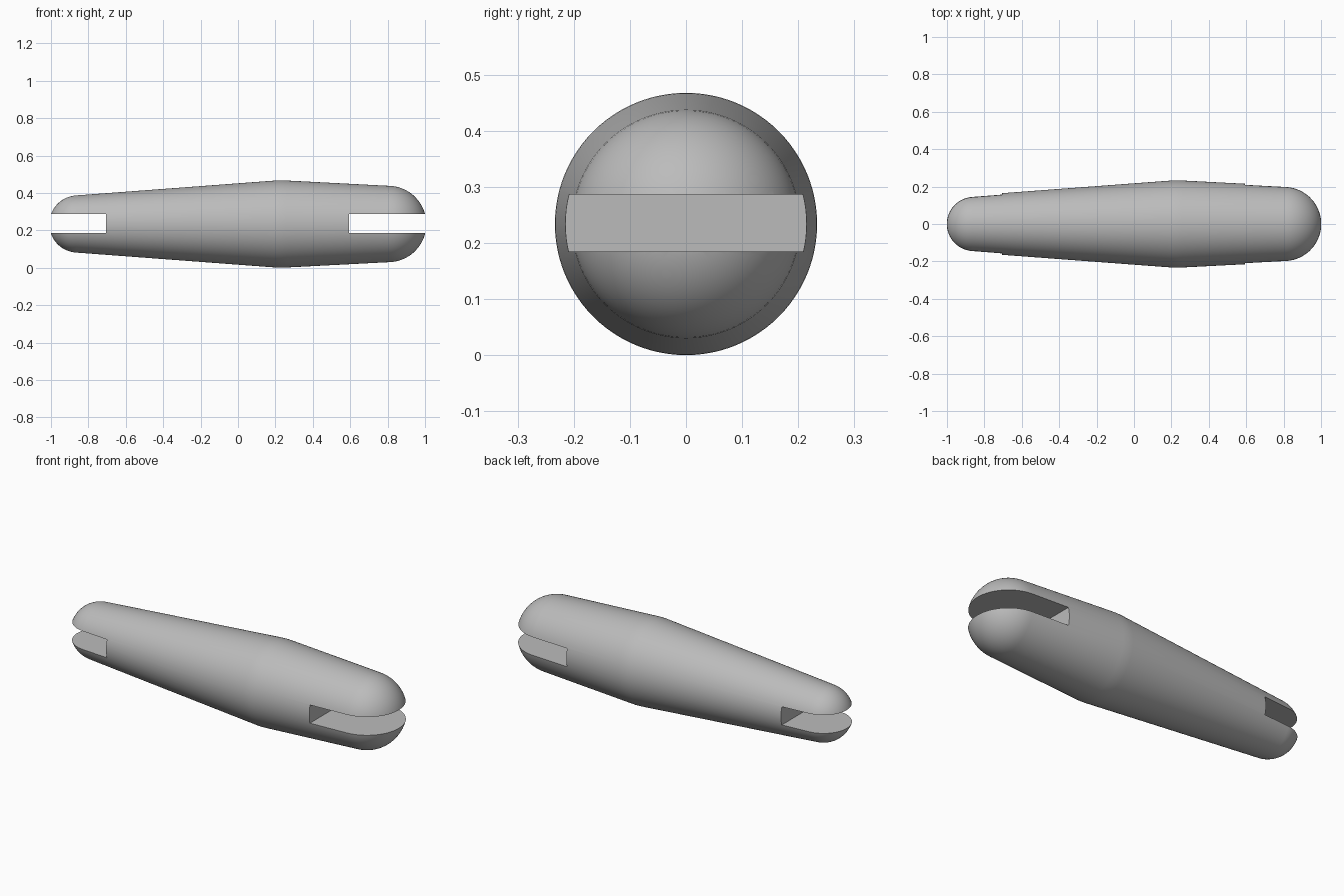
import bpy, bmesh, math

if "Cube" in bpy.data.objects:
    bpy.data.objects.remove(bpy.data.objects["Cube"])

AXIS_Z = 0.234
SEGMENTS = 96

grey = bpy.data.materials.new("grey")
grey.diffuse_color = (0.5, 0.5, 0.5, 1)
grey.use_nodes = True
grey.node_tree.nodes["Principled BSDF"].inputs["Base Color"].default_value = grey.diffuse_color


def cap(cx, r, start, end, steps=16):
    """Points of a rounded end, angles in degrees from the +x axis."""
    angles = [math.radians(start + (end - start) * i / steps) for i in range(steps + 1)]
    return [(cx + r * math.cos(a), r * math.sin(a)) for a in angles]


# Handle profile: small rounded end, shallow crown, large rounded end
profile = cap(-0.856, 0.153, 180, 94.2)
profile += [(0.20, 0.2325), (0.23, 0.2337), (0.26, 0.2325)]
profile += cap(0.803, 0.204, 87, 0)

# Handle body, turned about the long axis
bm = bmesh.new()
rings = []
for x, r in profile:
    if r < 1e-5:
        rings.append([bm.verts.new((x, 0, AXIS_Z))])
    else:
        rings.append([bm.verts.new((x, r * math.cos(t), AXIS_Z + r * math.sin(t)))
                      for t in (2 * math.pi * i / SEGMENTS for i in range(SEGMENTS))])
for a, b in zip(rings, rings[1:]):
    for i in range(SEGMENTS):
        j = (i + 1) % SEGMENTS
        if len(a) == 1:
            bm.faces.new((a[0], b[j], b[i]))
        elif len(b) == 1:
            bm.faces.new((a[i], a[j], b[0]))
        else:
            bm.faces.new((a[i], a[j], b[j], b[i]))
bmesh.ops.recalc_face_normals(bm, faces=bm.faces)
mesh = bpy.data.meshes.new("handle")
bm.to_mesh(mesh)
bm.free()
mesh.materials.append(grey)
handle = bpy.data.objects.new("handle", mesh)
bpy.context.collection.objects.link(handle)

# Slots through both ends
for name, x0, x1 in (("small_end_slot", -1.2, -0.706), ("large_end_slot", 0.594, 1.2)):
    bpy.ops.mesh.primitive_cube_add(size=1, location=((x0 + x1) / 2, 0, AXIS_Z + 0.002))
    cutter = bpy.context.object
    cutter.name = name + "_cutter"
    cutter.scale = (x1 - x0, 1, 0.102)
    cutter.data.materials.append(grey)
    mod = handle.modifiers.new(name, 'BOOLEAN')
    mod.operation = 'DIFFERENCE'
    mod.solver = 'EXACT'
    mod.object = cutter
    bpy.context.view_layer.objects.active = handle
    bpy.ops.object.modifier_apply(modifier=name)
    bpy.data.objects.remove(cutter, do_unlink=True)

# Smooth shading with crisp slot edges
bpy.ops.object.select_all(action='DESELECT')
handle.select_set(True)
bpy.context.view_layer.objects.active = handle
bpy.ops.object.shade_smooth_by_angle(angle=math.radians(30))
